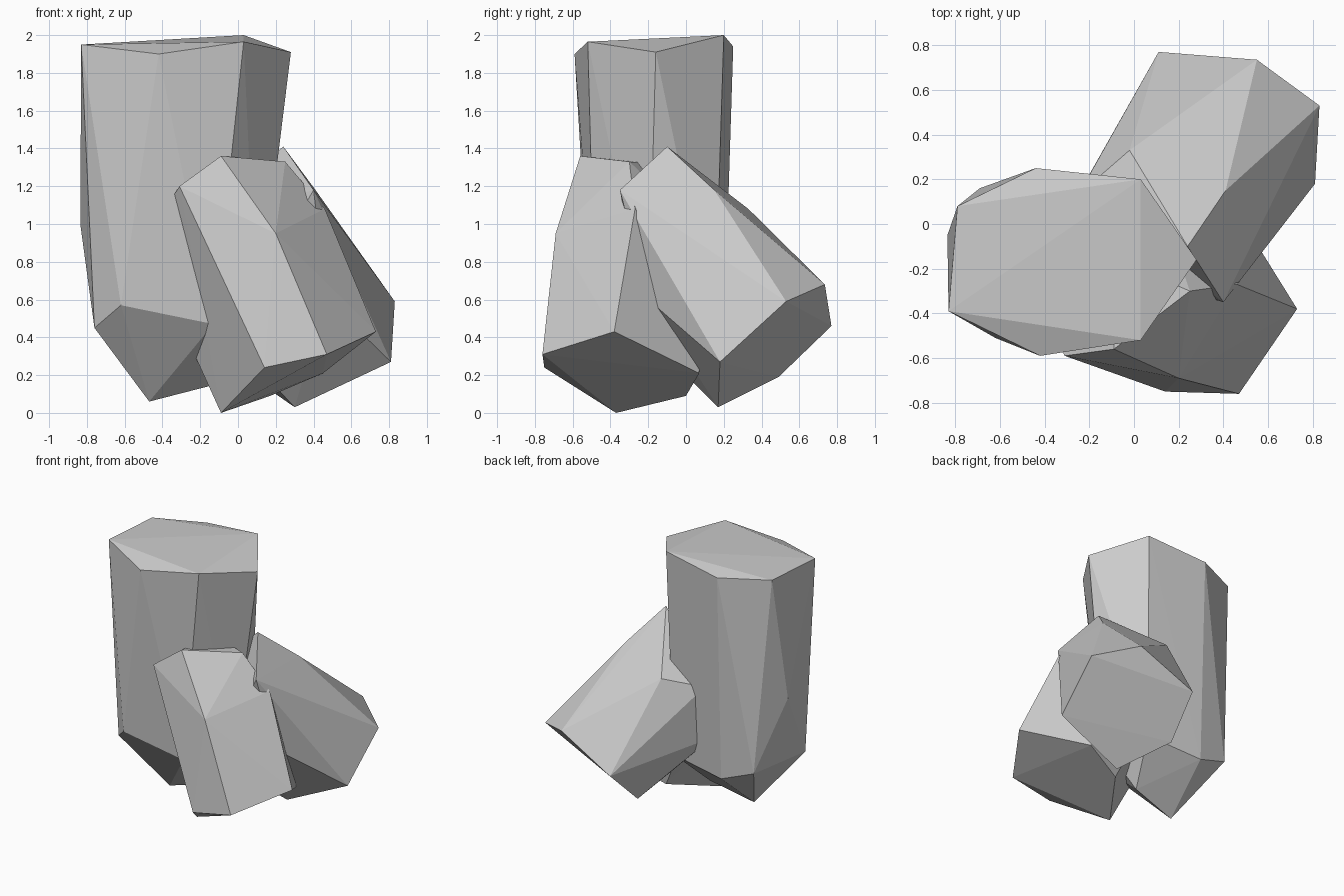
import bpy, bmesh


def shard(name, *rings):
    """Faceted crystal: convex skin around a few corner rings."""
    bm = bmesh.new()
    for ring in rings:
        for p in ring:
            bm.verts.new(p)
    res = bmesh.ops.convex_hull(bm, input=bm.verts[:])
    loose = [v for v in bm.verts if not v.link_faces]
    bmesh.ops.delete(bm, geom=loose, context='VERTS')
    bmesh.ops.recalc_face_normals(bm, faces=bm.faces[:])
    me = bpy.data.meshes.new(name)
    bm.to_mesh(me)
    bm.free()
    ob = bpy.data.objects.new(name, me)
    bpy.context.collection.objects.link(ob)
    return ob


# Tall upright crystal: top rim, lower rim, blunt bottom point
shard("tall_crystal",
      [(-.83, -.39, 1.95), (-.42, -.59, 1.90), (.03, -.52, 1.965), (.28, -.16, 1.91),
       (.03, .20, 2.0), (-.44, .25, 1.94), (-.79, .08, 1.95)],
      [(-.76, -.37, .45), (-.62, -.51, .57), (-.13, -.48, .47), (.10, -.20, .45),
       (.0, .15, .42), (-.44, .20, .37), (-.69, .16, .46), (-.835, -.05, 1.0)],
      [(-.47, -.16, .06), (-.12, -.12, .15)])

# Front crystal leaning out to the right: outer end, then end buried in the tall one
shard("front_crystal",
      [(.47, -.76, .31), (.73, -.38, .43), (.45, .07, .21),
       (.17, .0, .09), (-.09, -.37, .0), (.14, -.75, .24)],
      [(.20, -.69, .95), (-.09, -.56, 1.36), (-.31, -.59, 1.20), (.46, -.27, 1.08),
       (.25, -.30, 1.33), (-.10, -.15, 1.32), (.12, .08, .98),
       (-.14, .08, .76), (-.50, -.20, .90)])

# Back crystal leaning out to the right rear
shard("back_crystal",
      [(.55, .735, .68), (.83, .53, .59), (.81, .18, .27),
       (.30, .17, .03), (.07, .49, .19), (.11, .77, .46)],
      [(.41, .15, 1.18), (.24, -.10, 1.41), (.40, -.35, 1.18), (.47, -.20, .60),
       (-.02, .33, 1.08), (-.25, .13, 1.0), (-.05, -.20, .40), (-.28, .08, .60)])
